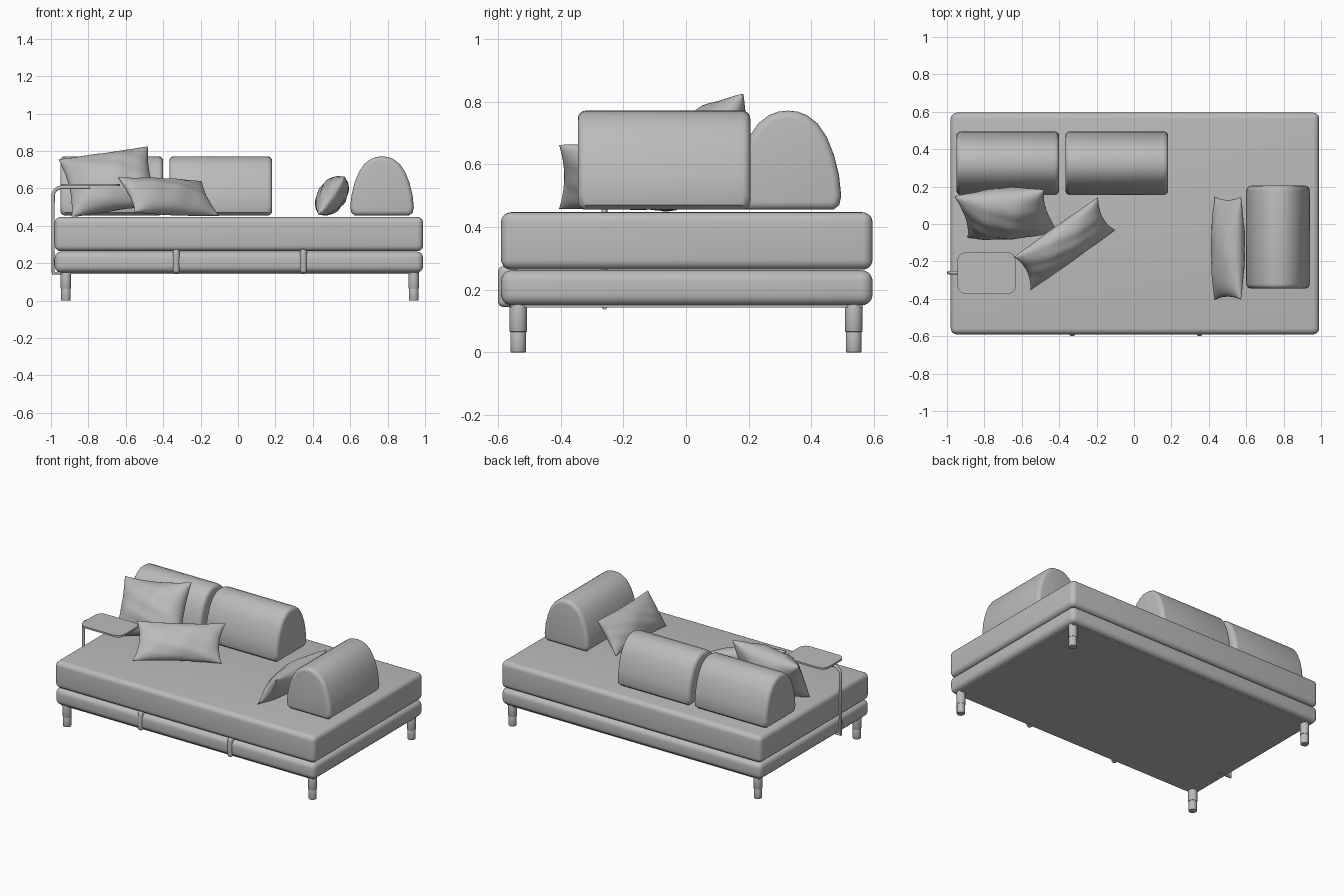
import bpy, bmesh, math
from mathutils import Vector, Matrix

if "Cube" in bpy.data.objects:
    bpy.data.objects.remove(bpy.data.objects["Cube"])

grey = bpy.data.materials.new("soft_grey")
grey.use_nodes = True
grey.diffuse_color = (0.5, 0.5, 0.5, 1)
grey.node_tree.nodes["Principled BSDF"].inputs["Base Color"].default_value = (0.5, 0.5, 0.5, 1)


def finish(name, bm, bevel=0, segments=5, angle=40):
    """Turn a bmesh into a smooth, optionally bevelled object."""
    bmesh.ops.recalc_face_normals(bm, faces=bm.faces)
    mesh = bpy.data.meshes.new(name)
    bm.to_mesh(mesh)
    bm.free()
    mesh.materials.append(grey)
    obj = bpy.data.objects.new(name, mesh)
    bpy.context.collection.objects.link(obj)
    bpy.ops.object.select_all(action='DESELECT')
    obj.select_set(True)
    bpy.context.view_layer.objects.active = obj
    if bevel:
        mod = obj.modifiers.new("rounding", 'BEVEL')
        mod.width, mod.segments = bevel, segments
        mod.limit_method, mod.angle_limit = 'ANGLE', math.radians(angle)
        bpy.ops.object.modifier_apply(modifier=mod.name)
    bpy.ops.object.shade_smooth_by_angle(angle=math.radians(35))
    return obj


def box(name, low, high, bevel=0.0, segments=5):
    low, high = Vector(low), Vector(high)
    bm = bmesh.new()
    bmesh.ops.create_cube(bm, size=1)
    bmesh.ops.scale(bm, vec=high - low, verts=bm.verts)
    bmesh.ops.translate(bm, vec=(low + high) / 2, verts=bm.verts)
    return finish(name, bm, bevel, segments)


def bolster(name, centre, length, along_y=False):
    """Arched backrest: a bell profile extruded with rounded ends."""
    half = [(0.145, 0), (0.164, 0.015), (0.17, 0.045), (0.163, 0.11), (0.147, 0.175),
            (0.124, 0.232), (0.095, 0.275), (0.06, 0.302), (0.03, 0.313)]
    outline = half + [(0, 0.316)] + [(-a, z) for a, z in reversed(half)]
    bm = bmesh.new()
    face = bm.faces.new([bm.verts.new((-length / 2, a, z)) for a, z in outline])
    ext = bmesh.ops.extrude_face_region(bm, geom=[face])
    moved = [v for v in ext["geom"] if isinstance(v, bmesh.types.BMVert)]
    bmesh.ops.translate(bm, vec=(length, 0, 0), verts=moved)
    turn = Matrix.Rotation(math.pi / 2 if along_y else 0, 4, 'Z')
    bm.transform(Matrix.Translation(centre) @ turn)
    return finish(name, bm, 0.025, 4, 60)


def pillow(name, centre, across, up, thick, pinch=0.1, n=28):
    """Stuffed pillow with pointed corners; across and up are half-size vectors."""
    centre, across, up = Vector(centre), Vector(across), Vector(up)
    normal = across.cross(up).normalized()
    bm = bmesh.new()
    for side in (-1, 1):
        rows = []
        for i in range(n + 1):
            row = []
            for j in range(n + 1):
                s, t = math.sin(math.pi * (i / n - 0.5)), math.sin(math.pi * (j / n - 0.5))
                puff = max(0, (1 - s * s) * (1 - t * t)) ** 0.5
                fold = 1 + 0.07 * math.sin(7 * s + 4 * t * side) * math.cos(6 * t - 2 * s)
                a = s * (1 - pinch * (1 - t * t))
                b = t * (1 - pinch * (1 - s * s))
                point = centre + across * a + up * b + normal * (side * thick / 2 * puff * fold)
                point.z = max(point.z, 0.45)
                row.append(bm.verts.new(point))
            rows.append(row)
        for i in range(n):
            for j in range(n):
                bm.faces.new((rows[i][j], rows[i + 1][j], rows[i + 1][j + 1], rows[i][j + 1]))
    bmesh.ops.remove_doubles(bm, verts=bm.verts, dist=0.0003)
    return finish(name, bm)


def cylinder(name, x, y, z0, z1, radius):
    bm = bmesh.new()
    bmesh.ops.create_cone(bm, cap_ends=True, segments=24, radius1=radius, radius2=radius, depth=z1 - z0)
    bmesh.ops.translate(bm, vec=(x, y, (z0 + z1) / 2), verts=bm.verts)
    return finish(name, bm, 0.003, 2)


# Upholstered base and mattress
box("base", (-0.98, -0.59, 0.15), (0.99, 0.595, 0.262), 0.035)
box("mattress", (-0.98, -0.59, 0.264), (0.99, 0.595, 0.447), 0.032)
box("underside_panel", (-0.95, -0.56, 0.143), (0.96, 0.565, 0.16))

# Legs with a slightly wider sleeve above the foot
for side, x in (("right", -0.92), ("left", 0.94)):
    for end, y in (("front", -0.535), ("back", 0.535)):
        cylinder(f"{end}_{side}_leg", x, y, 0.065, 0.16, 0.028)
        cylinder(f"{end}_{side}_foot", x, y, 0, 0.068, 0.0255)

# Front straps
for i, x in enumerate((-0.33, 0.35)):
    box(f"strap_{i + 1}", (x - 0.018, -0.6, 0.145), (x + 0.018, -0.54, 0.275), 0.02, 4)

# Backrests and armrest
bolster("right_backrest", (-0.675, 0.325, 0.455), 0.55)
bolster("middle_backrest", (-0.092, 0.325, 0.455), 0.55)
bolster("left_armrest", (0.77, -0.07, 0.455), 0.55, along_y=True)

# Loose pillows
pillow("square_pillow", (-0.685, 0.055, 0.635), (0.24, 0.018, 0.035), (-0.035, 0.11, 0.155), 0.23)
pillow("long_pillow", (-0.372, -0.105, 0.555), (0.225, 0.16, -0.01), (-0.045, 0.088, 0.092), 0.15)
pillow("armrest_pillow", (0.502, -0.13, 0.56), (0, 0.275, 0), (0.07, 0, 0.102), 0.15, 0.06)

# Side table: rounded tray on a bent tube
tray = bmesh.new()
r, ring = 0.05, []
for k, (cx, cy) in enumerate(((-0.68, -0.2), (-0.895, -0.2), (-0.895, -0.325), (-0.68, -0.325))):
    for q in range(7):
        ang = math.pi / 2 * (k + q / 6)
        ring.append(tray.verts.new((cx + r * math.cos(ang), cy + r * math.sin(ang), 0.612)))
top = bmesh.ops.extrude_face_region(tray, geom=[tray.faces.new(ring)])
bmesh.ops.translate(tray, vec=(0, 0, 0.012), verts=[v for v in top["geom"] if isinstance(v, bmesh.types.BMVert)])
finish("table_tray", tray)

path = [(-0.9, 0.147), (-0.989, 0.147), (-0.989, 0.56)]
path += [(-0.944 - 0.045 * math.cos(a), 0.56 + 0.045 * math.sin(a))
         for a in (math.pi / 12 * k for k in range(1, 7))] + [(-0.79, 0.605)]
curve = bpy.data.curves.new("table_post", 'CURVE')
curve.dimensions = '3D'
curve.bevel_depth, curve.bevel_resolution, curve.use_fill_caps = 0.01, 3, True
line = curve.splines.new('POLY')
line.points.add(len(path) - 1)
for p, (x, z) in zip(line.points, path):
    p.co = (x, -0.26, z, 1)
curve.materials.append(grey)
bpy.context.collection.objects.link(bpy.data.objects.new("table_post", curve))
